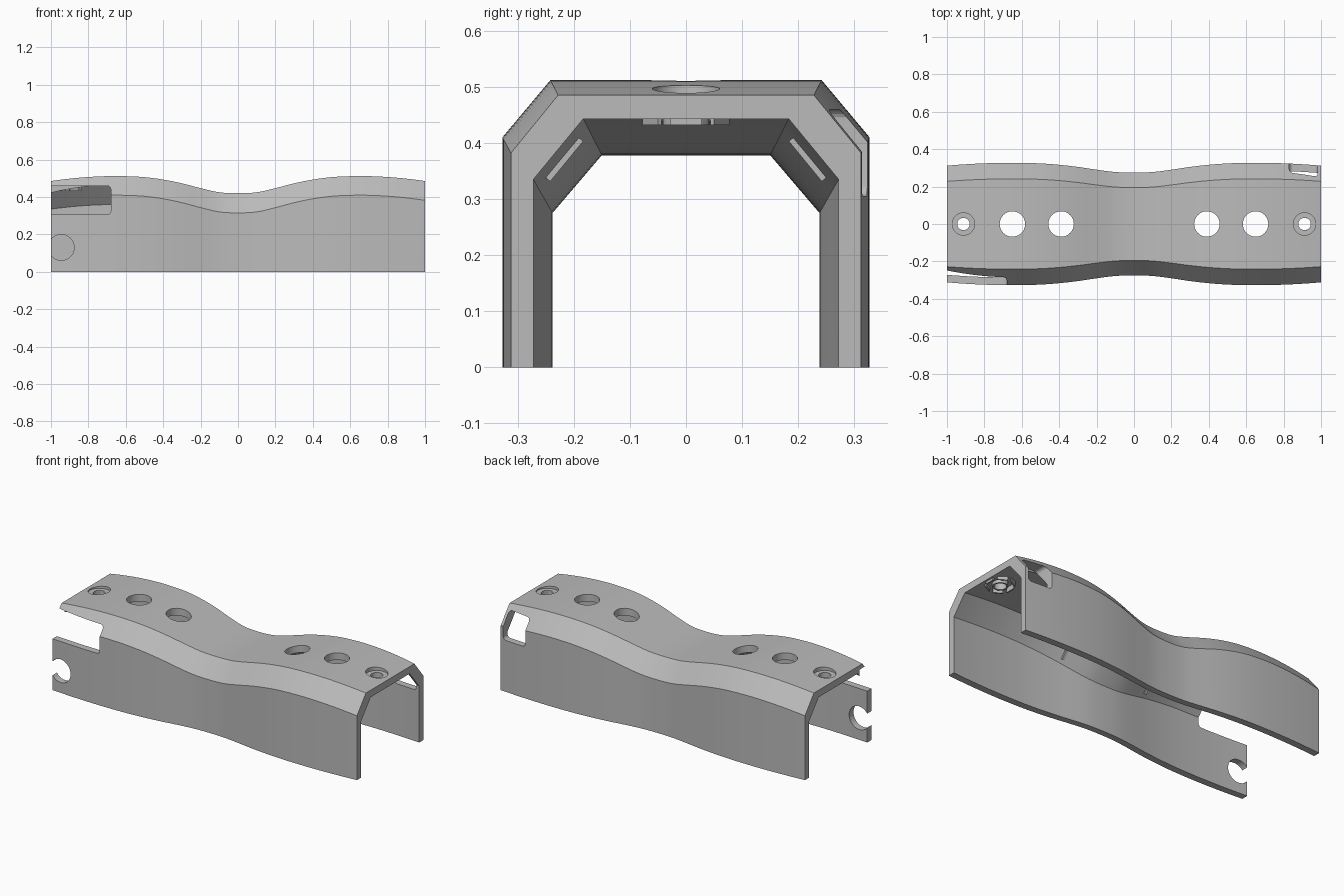
import bpy, bmesh, math
from mathutils import Matrix, Vector

if "Cube" in bpy.data.objects:
    bpy.data.objects.remove(bpy.data.objects["Cube"])

grey = bpy.data.materials.new("light_grey")
grey.use_nodes = True
COLOR = (0.5, 0.5, 0.5, 1)
grey.diffuse_color = COLOR
grey.node_tree.nodes["Principled BSDF"].inputs["Base Color"].default_value = COLOR


def make(name, bm):
    bmesh.ops.recalc_face_normals(bm, faces=bm.faces)
    mesh = bpy.data.meshes.new(name)
    bm.to_mesh(mesh)
    bm.free()
    mesh.materials.append(grey)
    ob = bpy.data.objects.new(name, mesh)
    bpy.context.collection.objects.link(ob)
    return ob


# Wavy height: control heights from the waist to the crest, then a gentle fall
HEIGHTS = [0.425, 0.42, 0.425, 0.447, 0.473, 0.493, 0.506, 0.511, 0.511, 0.505]


def top_height(x):
    x = abs(x)
    if x > 0.64:
        return 0.512 - 0.027 * ((x - 0.64) / 0.36) ** 2
    i = int(x * 10)
    t = x * 10 - i
    a, b, c, d = HEIGHTS[i:i + 4]
    return b + 0.5 * t * (c - a + t * (2*a - 5*b + 4*c - d + t * (3*(b - c) + d - a)))


def swell(x):
    return (top_height(x) - 0.42) / 0.065


def section(x):
    s = swell(x)
    outer = [(0.275 + 0.037*s, 0), (0.275 + 0.037*s, 0.315 + 0.067*s),
             (0.195 + 0.033*s, 0.42 + 0.065*s)]
    inner = [(0.15 + 0.033*s, 0.378 + 0.065*s), (0.238 + 0.034*s, 0.275 + 0.06*s),
             (0.238 + 0.034*s, 0)]
    half = outer + inner
    loop = outer + [(-y, z) for y, z in reversed(outer)]
    loop += [(-y, z) for y, z in reversed(inner)] + inner
    return [Vector((x, y, z)) for y, z in loop]


def loft():
    bm = bmesh.new()
    steps = 56
    rings = [[bm.verts.new(p) for p in section(-1 + 2 * i / steps)] for i in range(steps + 1)]
    n = len(rings[0])
    for a, b in zip(rings, rings[1:]):
        for j in range(n):
            k = (j + 1) % n
            bm.faces.new((a[j], a[k], b[k], b[j]))
    # End caps follow the five panels of the arch
    for r in (rings[0], rings[-1]):
        for j in range(5):
            bm.faces.new((r[j], r[j + 1], r[n - 2 - j], r[n - 1 - j]))
    return make("arched_cover", bm)


def cylinder(name, center, radius, depth, axis="Z", sides=40):
    bm = bmesh.new()
    rot = Matrix.Rotation(math.pi / 2, 4, "X") if axis == "Y" else Matrix()
    bmesh.ops.create_cone(bm, cap_ends=True, segments=sides, radius1=radius, radius2=radius,
                          depth=depth, matrix=Matrix.Translation(center) @ rot)
    return make(name, bm)


def block(name, low, high, rounding=0):
    low, high = Vector(low), Vector(high)
    bm = bmesh.new()
    bmesh.ops.create_cube(bm, size=1, matrix=Matrix.Translation((low + high) / 2)
                          @ Matrix.Diagonal((*(high - low), 1)))
    if rounding:
        edges = [e for e in bm.edges if abs(e.verts[0].co.y - e.verts[1].co.y) > 0.01]
        bmesh.ops.bevel(bm, geom=edges, offset=rounding, segments=5, profile=0.5, affect="EDGES")
    return make(name, bm)


cover = loft()

# Cutters: openings in the walls, round holes and screw recesses in the top
cutters = [
    block("front_notch_cutter", (-1.2, -0.5, 0.305), (-0.68, -0.2, 0.46), 0.02),
    block("back_window_cutter", (0.83, 0.2, 0.305), (0.982, 0.5, 0.46), 0.02),
    cylinder("wall_hole_cutter", (-0.945, -0.3, 0.13), 0.069, 0.3, "Y"),
]
for side in (-1, 1):
    for x, r in ((0.39, 0.068), (0.65, 0.068), (0.912, 0.033)):
        cutters.append(cylinder("top_hole_cutter", (side * x, 0, 0.46), r, 0.3))
    cutters.append(cylinder("screw_recess_cutter", (side * 0.912, 0, 0.531), 0.06, 0.1))

for cutter in cutters:
    cutter.hide_render = True
    mod = cover.modifiers.new("cut", "BOOLEAN")
    mod.operation = "DIFFERENCE"
    mod.solver = "EXACT"
    mod.object = cutter

# Bake the cuts and drop the cutters
bpy.context.view_layer.update()
result = bpy.data.meshes.new_from_object(
    cover.evaluated_get(bpy.context.evaluated_depsgraph_get()))
cover.modifiers.clear()
cover.data = result
cover.data.materials.clear()
cover.data.materials.append(grey)
for cutter in cutters:
    bpy.data.objects.remove(cutter)

bpy.ops.object.select_all(action="DESELECT")
cover.select_set(True)
bpy.context.view_layer.objects.active = cover
bpy.ops.object.shade_smooth_by_angle(angle=math.radians(15))


# Screw sleeve under the top, with an interrupted hexagonal lip around it
def sleeve(name, x):
    bm = bmesh.new()
    n = 24
    rings = []
    for r, z in ((0.033, 0.432), (0.042, 0.432), (0.042, 0.47), (0.033, 0.47)):
        rings.append([bm.verts.new((x + r * math.cos(2 * math.pi * i / n),
                                    r * math.sin(2 * math.pi * i / n), z)) for i in range(n)])
    for a, b in zip(rings, rings[1:] + rings[:1]):
        for i in range(n):
            j = (i + 1) % n
            bm.faces.new((a[i], a[j], b[j], b[i]))
    return make(name, bm)


def hex_lip(name, x):
    bm = bmesh.new()
    for i in range(6):
        turn = Matrix.Rotation(i * math.pi / 3, 4, "Z")
        bmesh.ops.create_cube(bm, size=1, matrix=Matrix.Translation((x, 0, 0.449)) @ turn
                              @ Matrix.Translation((0.07, 0, 0))
                              @ Matrix.Diagonal((0.008, 0.055, 0.034, 1)))
    return make(name, bm)


for side, label in ((1, "left"), (-1, "right")):
    sleeve(label + "_screw_sleeve", side * 0.912)
    hex_lip(label + "_nut_lip", side * 0.912)

# Small ribs on the sloped inner panels
for x in (-0.28, 0.28):
    for side in (-1, 1):
        s = swell(x)
        a = Vector((x, side * (0.165 + 0.033 * s), 0.36 + 0.065 * s))
        b = Vector((x, side * (0.223 + 0.034 * s), 0.292 + 0.06 * s))
        slope = math.atan2(b.z - a.z, b.y - a.y)
        bm = bmesh.new()
        bmesh.ops.create_cube(bm, size=1, matrix=Matrix.Translation((a + b) / 2)
                              @ Matrix.Rotation(slope, 4, "X")
                              @ Matrix.Diagonal((0.015, (b - a).length, 0.016, 1)))
        make("inner_rib", bm)
